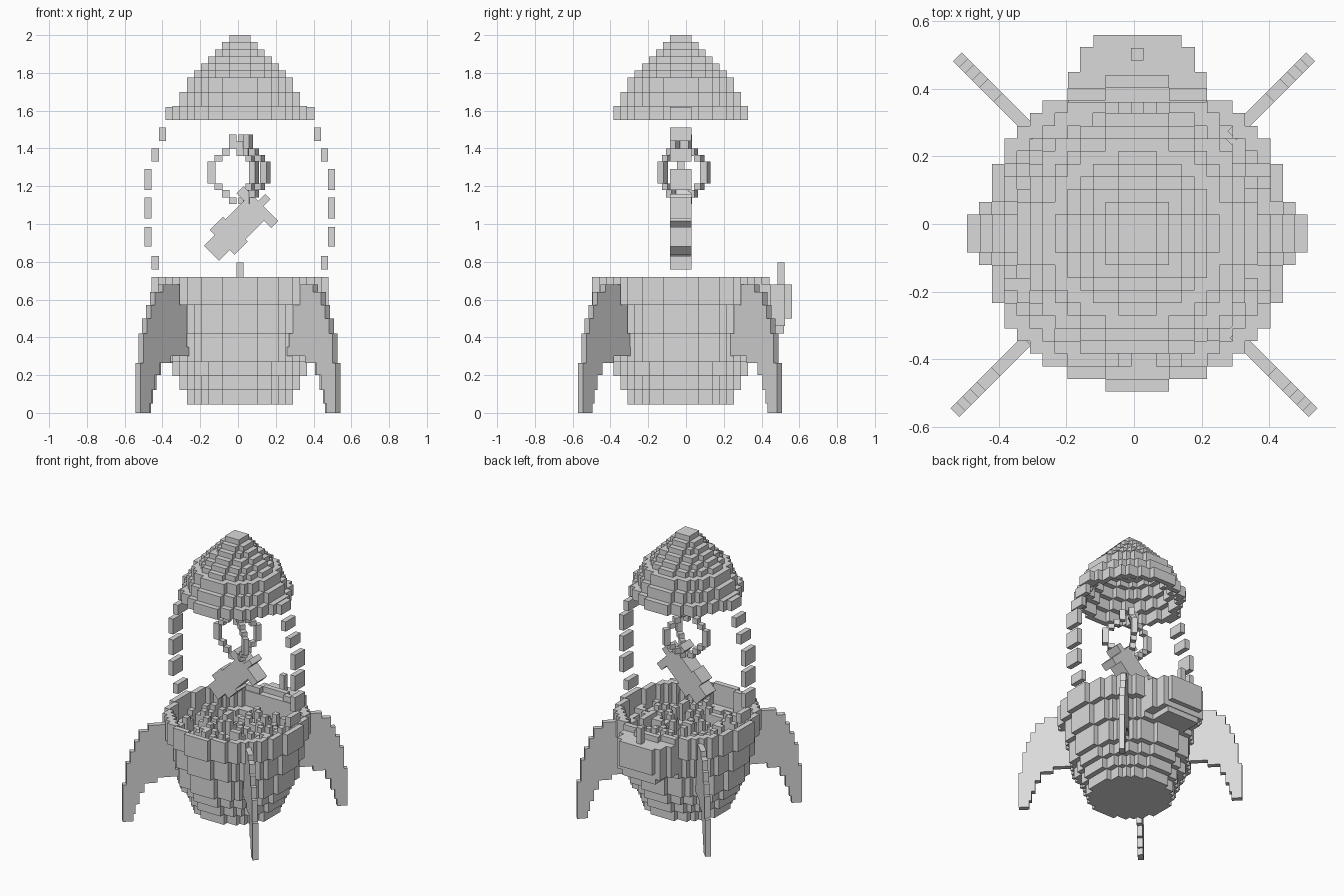
import bpy, bmesh, math, random
from mathutils import Matrix, Vector

random.seed(4)
U = 0.0375                       # voxel size
CX, CY = 0.01, -0.028            # rocket axis

if "Cube" in bpy.data.objects:
    bpy.data.objects.remove(bpy.data.objects["Cube"])

grey = bpy.data.materials.new("light_grey")
grey.use_nodes = True
grey.diffuse_color = (0.7, 0.7, 0.7, 1)
grey.node_tree.nodes["Principled BSDF"].inputs["Base Color"].default_value = (0.7, 0.7, 0.7, 1)


def finish(name, bm):
    mesh = bpy.data.meshes.new(name)
    bm.normal_update()
    bm.to_mesh(mesh)
    bm.free()
    mesh.materials.append(grey)
    obj = bpy.data.objects.new(name, mesh)
    bpy.context.collection.objects.link(obj)
    return obj


def box(bm, x, y, z, matrix=Matrix()):
    """Add a box given (min, max) ranges on each axis."""
    size = Matrix.Diagonal((x[1] - x[0], y[1] - y[0], z[1] - z[0], 1))
    mid = Matrix.Translation(((x[0] + x[1]) / 2, (y[0] + y[1]) / 2, (z[0] + z[1]) / 2))
    bmesh.ops.create_cube(bm, size=1, matrix=matrix @ mid @ size)


def voxels(name, cells, z0):
    """Build only the exposed faces of a set of voxels."""
    bm = bmesh.new()
    base = Vector((CX, CY, z0 + U / 2))
    for c in cells:
        for axis in range(3):
            for s in (-1, 1):
                n = [0, 0, 0]
                n[axis] = s
                if (c[0] + n[0], c[1] + n[1], c[2] + n[2]) in cells:
                    continue
                n = Vector(n)
                a = Vector((0, 0, 0))
                a[(axis + 1) % 3] = 1
                b = n.cross(a)
                mid = Vector(c) + n / 2
                corners = [mid + (p * a + q * b) / 2
                           for p, q in ((-1, -1), (1, -1), (1, 1), (-1, 1))]
                bm.faces.new([bm.verts.new(base + v * U) for v in corners])
    bmesh.ops.remove_doubles(bm, verts=bm.verts, dist=0.001)
    return finish(name, bm)


def discs(radii):
    """Solid stack of voxel discs, listed from the bottom up."""
    return {(i, j, k) for k, r in enumerate(radii)
            for i in range(-13, 14) for j in range(-13, 14)
            if math.hypot(i, j) <= r - 0.2}


def axis_matrix(angle, x=CX):
    return Matrix.Translation((x, CY, 0)) @ Matrix.Rotation(math.radians(angle), 4, 'Z')


# Hull: open bowl with a rough heap of columns inside
hull_r = [7.5] * 2 + [8.5] * 2 + [9.5] * 2 + [10.5] * 4 + [11.5] * 4 + [12.5] * 4
heap = {(i, j): random.choice((11, 11, 12, 13, 14, 15))
        for i in range(-13, 14) for j in range(-13, 14)}
hull = {c for c in discs(hull_r)
        if math.hypot(c[0], c[1]) > hull_r[c[2]] - 1.3 or c[2] < heap[c[0], c[1]]}
voxels("hull", hull, 0.72 - 18 * U)

# Nose cone: hollow stepped dome
nose_r = [9.5, 9.5, 8.5, 8.5, 7.5, 7.5, 6.5, 5.5, 4.5, 3.5, 2.5, 1.7]
solid = discs(nose_r)
nose = {c for c in solid
        if math.hypot(c[0], c[1]) > nose_r[c[2]] - 1.3
        or (c[0], c[1], c[2] + 1) not in solid}
voxels("nose_cone", nose, 2 - 12 * U)

# Dashed side outlines between hull and nose
dashes = [(10, 1.55, 1.62), (10.95, 1.44, 1.51), (11.95, 1.33, 1.40),
          (12.95, 1.18, 1.29), (12.95, 1.03, 1.14), (12.95, 0.88, 0.985),
          (11.95, 0.76, 0.83)]
for side, label in ((1, "left"), (-1, "right")):
    bm = bmesh.new()
    for r, z0, z1 in dashes:
        x = CX + side * r * U
        box(bm, (x - U / 2, x + U / 2), (CY - 1.5 * U, CY + 1.5 * U), (z0, z1))
    finish(label + "_side_dashes", bm)

# Fins: stepped swept plates on the diagonals (bottom, top, inner, outer)
fin_rows = [(0, .05, .68, .75), (.05, .12, .665, .75), (.12, .2, .64, .75),
            (.2, .265, .605, .75), (.265, .3, .52, .725), (.3, .35, .385, .725),
            (.35, .42, .40, .725), (.42, .5, .40, .7), (.5, .57, .40, .67),
            (.57, .64, .42, .64), (.64, .68, .45, .58)]
for label, angle, shift in (("back_left", 45, -.01), ("back_right", 135, -.01),
                            ("front_right", 225, 0), ("front_left", 315, 0)):
    bm = bmesh.new()
    for z0, z1, r0, r1 in fin_rows:
        box(bm, (r0 + shift, r1 + shift), (-U / 2, U / 2), (z0, z1), axis_matrix(angle, 0))
    finish(label + "_fin", bm)

# Back pod, narrower below, with a short antenna
bm = bmesh.new()
for half, y1, z0, z1 in ((0.205, 0.45, 0.46, 0.68), (0.17, 0.525, 0.46, 0.68),
                         (0.13, 0.56, 0.5, 0.68), (0.13, 0.52, 0.42, 0.46)):
    box(bm, (CX - half, CX + half), (0.36, y1), (z0, z1))
finish("back_pod", bm)
bm = bmesh.new()
box(bm, (CX - U / 2, CX + U / 2), (0.485, 0.522), (0.6, 0.795))
finish("antenna", bm)

# Hanging loops: three curved arms round a stem
bm = bmesh.new()
arm = [(1, 1.40, 1.44), (2, 1.36, 1.40), (3, 1.33, 1.365), (4, 1.215, 1.33),
       (3, 1.18, 1.215), (2, 1.14, 1.18), (1, 1.105, 1.14), (1, 1.44, 1.475)]
for angle, shift in ((180, 0), (60, 0), (-35, 0.4)):
    for r, z0, z1 in arm:
        box(bm, ((r + shift - 0.55) * U, (r + shift + 0.55) * U), (-U / 2, U / 2),
            (z0, z1), axis_matrix(angle))
box(bm, (CX - U / 2, CX + U / 2), (CY - U / 2, CY + U / 2), (1.36, 1.44))
finish("loops", bm)

# Tilted floating figure: tail, wide middle, chest, cross bar and tip
bm = bmesh.new()
tilt = Matrix.Translation((-0.006, CY, 0.98)) @ Matrix.Rotation(math.radians(-45), 4, 'Y')
for u0, u1, half in ((-.19, -.11, .056), (-.11, -.01, .093), (-.01, .165, .075),
                     (.127, .18, .13), (.165, .233, .02)):
    box(bm, (u0, u1), (-1.5 * U, 1.5 * U), (-half, half), tilt)
finish("floating_figure", bm)
